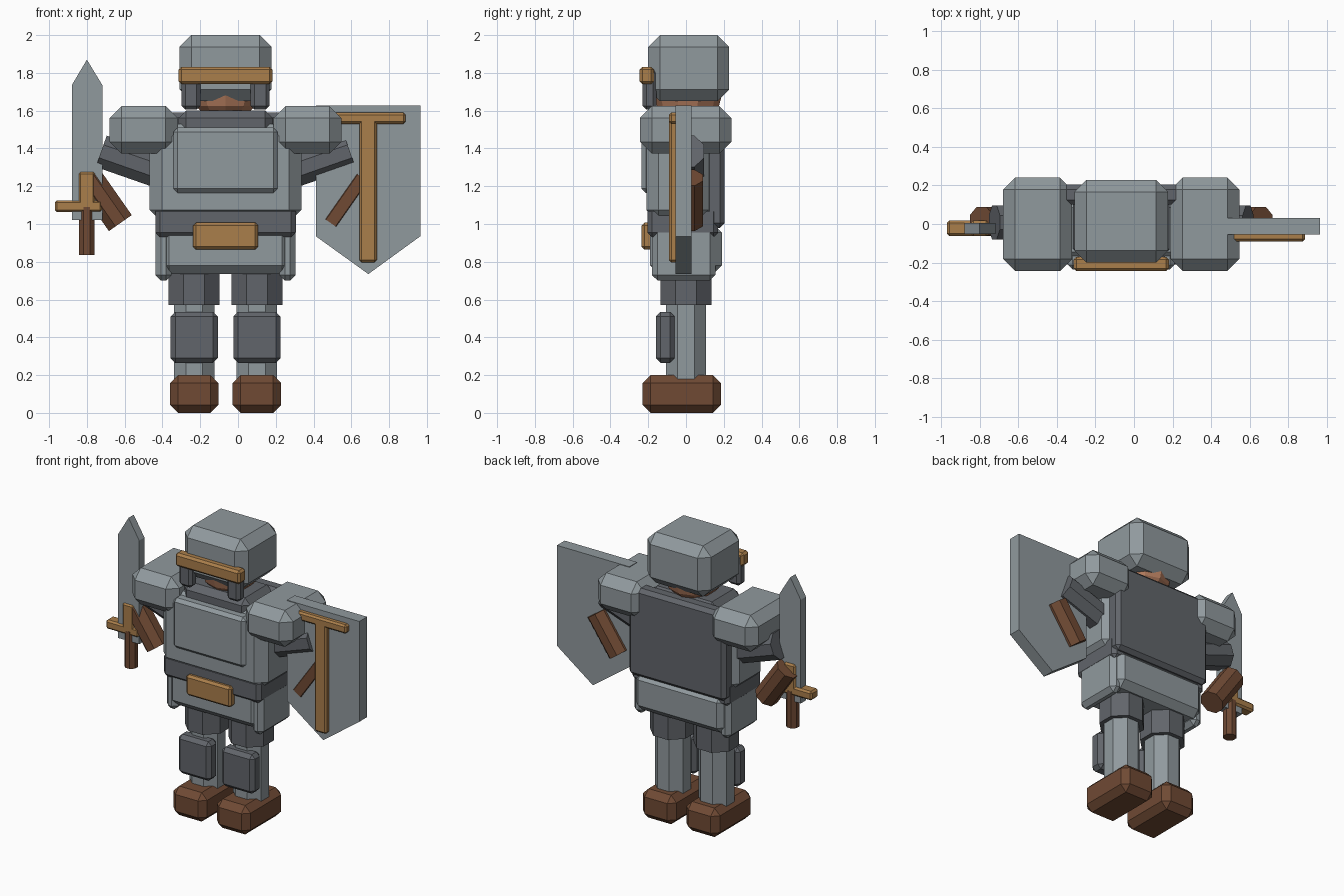
import bpy, bmesh, math
from mathutils import Vector

if "Cube" in bpy.data.objects:
    bpy.data.objects.remove(bpy.data.objects["Cube"])

CX = -0.066  # body centre line; the shield and sword are lopsided around it


def material(name, rgb):
    m = bpy.data.materials.new(name)
    m.diffuse_color = (*rgb, 1)
    m.use_nodes = True
    m.node_tree.nodes["Principled BSDF"].inputs["Base Color"].default_value = m.diffuse_color
    return m


STEEL = material("light_steel", (0.28, 0.32, 0.34))
DARK = material("dark_steel", (0.12, 0.13, 0.145))
TAN = material("brass_tan", (0.40, 0.21, 0.07))
LEATHER = material("brown_leather", (0.16, 0.068, 0.034))
SKIN = material("skin", (0.45, 0.20, 0.11))


def finish(name, bm, mat):
    bmesh.ops.recalc_face_normals(bm, faces=bm.faces)
    mesh = bpy.data.meshes.new(name)
    bm.to_mesh(mesh)
    bm.free()
    mesh.materials.append(mat)
    ob = bpy.data.objects.new(name, mesh)
    bpy.context.collection.objects.link(ob)
    return ob


def box(name, mat, x, y, z, bevel=0.02):
    """Chamfered box from (low, high) ranges on each axis."""
    bm = bmesh.new()
    bmesh.ops.create_cube(bm, size=1)
    for v in bm.verts:
        v.co = [(a + b) / 2 + c * (b - a) for c, (a, b) in zip(v.co, (x, y, z))]
    bmesh.ops.bevel(bm, geom=bm.edges[:], offset=bevel, segments=1,
                    affect='EDGES', profile=0.5)
    return finish(name, bm, mat)


def rod(name, mat, a, b, r, sides=8):
    """Faceted cylinder between two points, flats facing the axes."""
    a, b = Vector(a), Vector(b)
    bm = bmesh.new()
    bmesh.ops.create_cone(bm, cap_ends=True, segments=sides,
                          radius1=r, radius2=r, depth=(b - a).length)
    turn = math.pi / sides
    for v in bm.verts:
        x, y = v.co.x, v.co.y
        v.co.x = x * math.cos(turn) - y * math.sin(turn)
        v.co.y = x * math.sin(turn) + y * math.cos(turn)
    q = Vector((0, 0, 1)).rotation_difference(b - a)
    for v in bm.verts:
        v.co = q @ v.co + (a + b) / 2
    return finish(name, bm, mat)


def plate(name, mat, outline, y0, y1):
    """Flat outline in x/z extruded along y."""
    bm = bmesh.new()
    f = bm.faces.new([bm.verts.new((x, y0, z)) for x, z in outline])
    ext = bmesh.ops.extrude_face_region(bm, geom=[f])
    for v in ext["geom"]:
        if isinstance(v, bmesh.types.BMVert):
            v.co.y = y1
    return finish(name, bm, mat)


def span(half, c=CX):
    return (c - half, c + half)


# Head and helmet
bm = bmesh.new()
bmesh.ops.create_uvsphere(bm, u_segments=10, v_segments=6, radius=0.19)
for v in bm.verts:
    v.co += Vector((CX, 0.01, 1.72))
finish("head", bm, SKIN)
box("helmet", STEEL, span(0.243), (-0.20, 0.228), (1.65, 2.0), 0.062)
box("helmet_brow_band", TAN, span(0.248), (-0.245, -0.17), (1.74, 1.832), 0.015)

# Torso
box("torso", STEEL, span(0.402), (-0.21, 0.15), (1.01, 1.53), 0.065)
box("collar", DARK, span(0.25), (-0.17, 0.15), (1.46, 1.60), 0.04)
box("chest_plate", STEEL, span(0.275), (-0.235, -0.14), (1.165, 1.51), 0.022)
box("back_plate", DARK, span(0.37), (0.10, 0.205), (0.98, 1.59), 0.025)
box("belt", DARK, span(0.372), (-0.205, 0.17), (0.93, 1.09), 0.025)
box("belt_buckle", TAN, span(0.172), (-0.235, -0.16), (0.865, 1.007), 0.015)
box("skirt", STEEL, span(0.345), (-0.19, 0.19), (0.735, 1.0), 0.045)

# Mirrored limbs and armour
for s, side in ((-1, "right"), (1, "left")):
    def sx(d):
        return CX + s * d

    def rng(d0, d1):
        return tuple(sorted((sx(d0), sx(d1))))

    box(side + "_cheek_guard", DARK, rng(0.133, 0.233), (-0.23, -0.155), (1.605, 1.82), 0.02)
    box(side + "_shoulder", STEEL, rng(0.255, 0.613), (-0.243, 0.24), (1.372, 1.624), 0.062)
    rod(side + "_upper_arm", DARK, (sx(0.30), 0.008, 1.26), (sx(0.658), 0.008, 1.385), 0.095)
    rod(side + "_forearm", LEATHER, (sx(0.725), 0.015, 1.245), (sx(0.557), 0.015, 1.005), 0.08)
    box(side + "_hip_guard", STEEL, rng(0.285, 0.371), (-0.18, 0.156), (0.70, 1.075), 0.03)

    leg = 0.166
    rod(side + "_thigh", DARK, (sx(leg), 0, 0.57), (sx(leg), 0, 0.80), 0.146)
    rod(side + "_shin", STEEL, (sx(leg), 0, 0.15), (sx(leg), 0, 0.60), 0.116)
    box(side + "_shin_guard", DARK, rng(leg - 0.125, leg + 0.125), (-0.16, -0.06), (0.265, 0.535), 0.025)
    box(side + "_boot", LEATHER, rng(leg - 0.128, leg + 0.128), (-0.23, 0.185), (0.0, 0.20), 0.042)

# Sword
plate("sword_blade", STEEL,
      [(-0.88, 1.02), (-0.718, 1.02), (-0.718, 1.735), (-0.80, 1.87), (-0.88, 1.735)],
      -0.052, 0.005)
box("sword_guard", TAN, (-0.97, -0.718), (-0.062, 0.018), (1.063, 1.125), 0.012)
box("sword_collar", TAN, (-0.845, -0.755), (-0.062, 0.018), (1.07, 1.277), 0.012)
rod("sword_grip", LEATHER, (-0.80, -0.022, 0.835), (-0.80, -0.022, 1.09), 0.044)

# Shield
plate("shield", STEEL,
      [(0.412, 1.628), (0.965, 1.628), (0.965, 0.935), (0.69, 0.735), (0.412, 0.935)],
      -0.055, 0.03)
box("shield_upright_bar", TAN, (0.643, 0.735), (-0.09, -0.04), (0.797, 1.56), 0.012)
box("shield_cross_bar", TAN, (0.495, 0.887), (-0.09, -0.04), (1.53, 1.59), 0.012)
